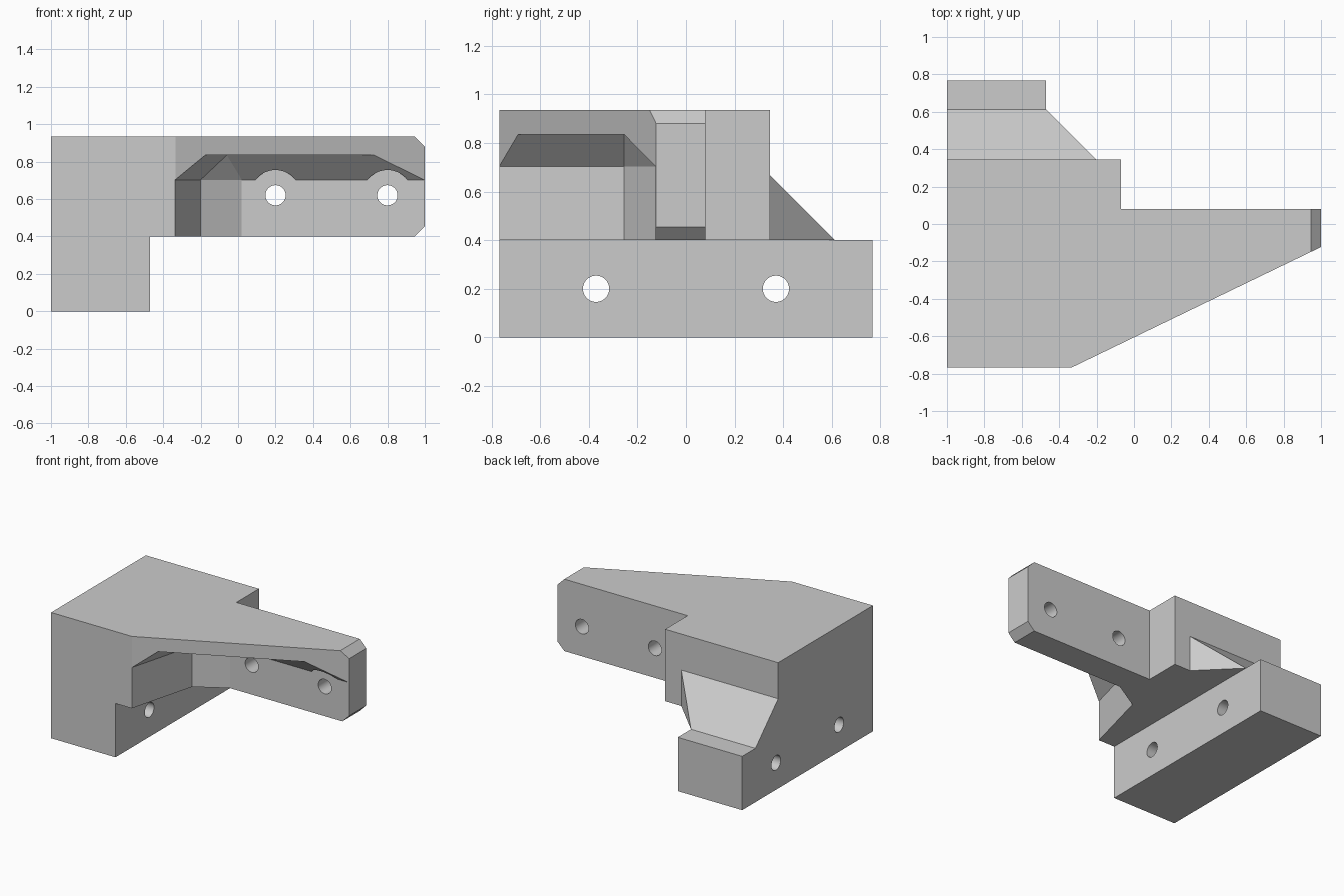
import bpy
import bmesh
from math import pi
from mathutils import Matrix

cube = bpy.data.objects.get("Cube")
if cube:
    bpy.data.objects.remove(cube, do_unlink=True)

grey = bpy.data.materials.new("plain grey")
grey.use_nodes = True
grey.diffuse_color = (0.6, 0.6, 0.6, 1)
grey.node_tree.nodes["Principled BSDF"].inputs["Base Color"].default_value = (0.6, 0.6, 0.6, 1)


def add_object(name, bm):
    bmesh.ops.recalc_face_normals(bm, faces=bm.faces)
    mesh = bpy.data.meshes.new(name)
    bm.to_mesh(mesh)
    bm.free()
    mesh.materials.append(grey)
    obj = bpy.data.objects.new(name, mesh)
    bpy.context.collection.objects.link(obj)
    return obj


def prism(name, outline, z0, z1):
    """Extrude a plan outline from z0 to z1."""
    bm = bmesh.new()
    face = bm.faces.new([bm.verts.new((x, y, z0)) for x, y in outline])
    top = bmesh.ops.extrude_face_region(bm, geom=[face])["geom"]
    verts = [v for v in top if isinstance(v, bmesh.types.BMVert)]
    bmesh.ops.translate(bm, verts=verts, vec=(0, 0, z1 - z0))
    return add_object(name, bm)


def hull(name, points):
    """Convex solid around the points."""
    bm = bmesh.new()
    for p in points:
        bm.verts.new(p)
    bmesh.ops.convex_hull(bm, input=bm.verts)
    bmesh.ops.dissolve_limit(bm, angle_limit=0.01, verts=bm.verts, edges=bm.edges)
    return add_object(name, bm)


def cylinder(name, centre, radius, depth, axis):
    bm = bmesh.new()
    turn = Matrix.Rotation(pi / 2, 4, "Y" if axis == "X" else "X")
    bmesh.ops.create_cone(bm, cap_ends=True, segments=48, radius1=radius, radius2=radius,
                          depth=depth, matrix=Matrix.Translation(centre) @ turn)
    return add_object(name, bm)


def combine(target, tool, operation):
    """Apply a boolean and remove the tool."""
    mod = target.modifiers.new("boolean", "BOOLEAN")
    mod.operation = operation
    mod.solver = "EXACT"
    mod.object = tool
    bpy.context.view_layer.objects.active = target
    bpy.ops.object.modifier_apply(modifier=mod.name)
    bpy.data.objects.remove(tool, do_unlink=True)


LEDGE, TOP = 0.40, 0.935
WALL = -0.125  # front wall of the arm

# Upper body with its tapering arm
bracket = prism("bracket", [(-1, -0.768), (-0.335, -0.768), (1, -0.123), (1, 0.08),
                            (-0.07, 0.08), (-0.07, 0.345), (-1, 0.345)], LEDGE, TOP)

# Pocket under the arm, with a sloping ceiling edge
floor = [(-0.397, -1), (-0.2, -0.255), (0.02, WALL), (1.2, WALL), (1.2, -1)]
ceiling = [(-0.257, -1), (-0.06, -0.255), (1.2, -0.255), (1.2, -1)]
pocket = hull("pocket", [(x, y, z) for z in (0.3, 0.703) for x, y in floor]
              + [(x, y, 0.835) for x, y in ceiling])
combine(bracket, pocket, "DIFFERENCE")

# Bolt holes through the arm, with clearance for the bolt heads
for x in (0.2, 0.8):
    combine(bracket, cylinder("head_clearance", (x, WALL - 0.15, 0.62), 0.135, 0.3, "Y"), "DIFFERENCE")
    combine(bracket, cylinder("arm_hole", (x, 0, 0.62), 0.054, 1, "Y"), "DIFFERENCE")

# Bevels at the arm tip
middle = (LEDGE + TOP) / 2
for side in (1, -1):
    corner = [(0.895, 0.3175), (1.05, 0.1625), (1.05, 0.3175)]
    tip = hull("tip_bevel", [(x, y, middle + side * z) for y in (-0.5, 0.5) for x, z in corner])
    combine(bracket, tip, "DIFFERENCE")

# Foot block with two cross holes
foot = prism("foot", [(-1, -0.768), (-0.47, -0.768), (-0.47, 0.768), (-1, 0.768)], 0, LEDGE)
for y in (-0.37, 0.37):
    combine(foot, cylinder("foot_hole", (-0.7, y, 0.2), 0.054, 1, "X"), "DIFFERENCE")
combine(bracket, foot, "UNION")

# Sloping rib behind the body
rib = hull("rib", [(-1, 0.345, LEDGE), (-1, 0.345, 0.667), (-1, 0.612, LEDGE),
                   (-0.47, 0.612, LEDGE), (-0.203, 0.345, 0.667), (-0.203, 0.345, LEDGE)])
combine(bracket, rib, "UNION")

# Smooth the hole walls, keep every other edge sharp
bpy.ops.object.select_all(action="DESELECT")
bracket.select_set(True)
bpy.context.view_layer.objects.active = bracket
bpy.ops.object.shade_smooth_by_angle(angle=pi / 9)
